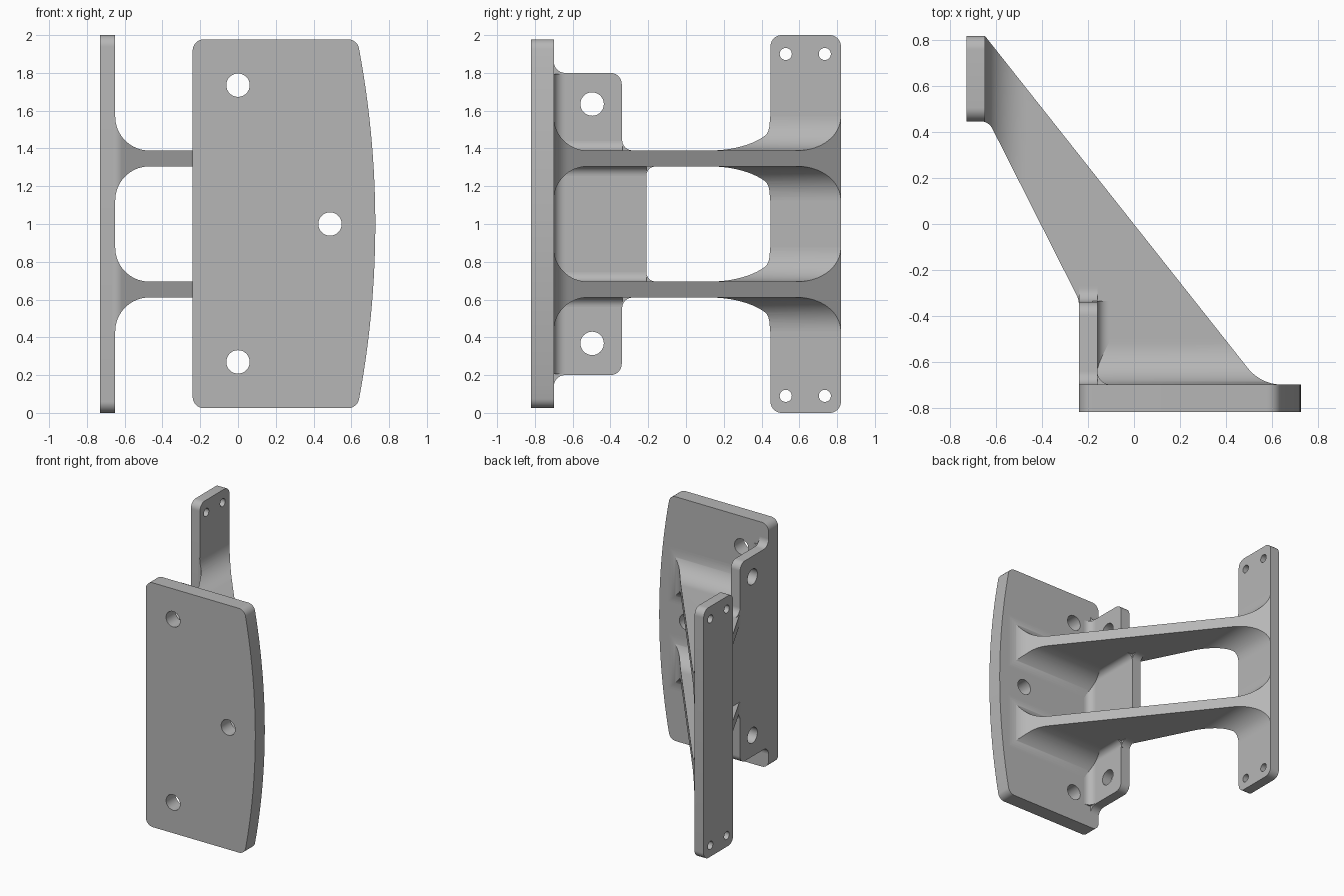
import bpy, bmesh
from math import cos, sin, pi, atan2, tan
from mathutils import Vector

if "Cube" in bpy.data.objects:
    bpy.data.objects.remove(bpy.data.objects["Cube"])

grey = bpy.data.materials.new("machined grey")
grey.use_nodes = True
grey.diffuse_color = (0.47, 0.47, 0.47, 1)
grey.node_tree.nodes["Principled BSDF"].inputs["Base Color"].default_value = grey.diffuse_color


def rounded(points, steps=10):
    """Outline from (u, v, radius) corners, convex or concave."""
    out = []
    n = len(points)
    for i, (u, v, r) in enumerate(points):
        p = Vector((u, v))
        if r == 0:
            out.append((u, v))
            continue
        a = (Vector(points[i - 1][:2]) - p).normalized()
        b = (Vector(points[(i + 1) % n][:2]) - p).normalized()
        half = a.angle(b) / 2
        centre = p + (a + b).normalized() * r / sin(half)
        start = p + a * r / tan(half) - centre
        end = p + b * r / tan(half) - centre
        a0 = atan2(start.y, start.x)
        turn = (atan2(end.y, end.x) - a0 + pi) % (2 * pi) - pi
        for k in range(steps + 1):
            t = a0 + turn * k / steps
            out.append((centre.x + r * cos(t), centre.y + r * sin(t)))
    return out


def prism(name, outline, axis, lo, hi):
    """Extrude a 2D outline along one axis."""
    place = {"x": lambda u, v, w: (w, u, v),
             "y": lambda u, v, w: (u, w, v),
             "z": lambda u, v, w: (u, v, w)}[axis]
    bm = bmesh.new()
    bottom = [bm.verts.new(place(u, v, lo)) for u, v in outline]
    top = [bm.verts.new(place(u, v, hi)) for u, v in outline]
    bm.faces.new(bottom)
    bm.faces.new(top)
    n = len(outline)
    for i in range(n):
        j = (i + 1) % n
        bm.faces.new((bottom[i], bottom[j], top[j], top[i]))
    bmesh.ops.recalc_face_normals(bm, faces=bm.faces)
    mesh = bpy.data.meshes.new(name)
    bm.to_mesh(mesh)
    bm.free()
    mesh.materials.append(grey)
    ob = bpy.data.objects.new(name, mesh)
    bpy.context.collection.objects.link(ob)
    return ob


def activate(ob):
    bpy.ops.object.select_all(action="DESELECT")
    bpy.context.view_layer.objects.active = ob
    ob.select_set(True)


def combine(ob, other, operation):
    """Apply a boolean and discard the helper."""
    mod = ob.modifiers.new("cut", "BOOLEAN")
    mod.operation = operation
    mod.solver = "EXACT"
    mod.object = other
    activate(ob)
    bpy.ops.object.modifier_apply(modifier=mod.name)
    bpy.data.objects.remove(other)


def drill(ob, axis, lo, hi, radius, centres):
    for u, v in centres:
        ring = [(u + radius * cos(k * pi / 16), v + radius * sin(k * pi / 16)) for k in range(32)]
        combine(ob, prism("drill", ring, axis, lo, hi), "DIFFERENCE")


def corner_fillet(name, axis, u, v, su, sv, r, lo, hi):
    """Concave fillet filling the corner (u, v) towards (su, sv)."""
    d = 0.02
    pts = [(u - su * d, v - sv * d, 0), (u + su * r, v - sv * d, 0), (u + su * r, v, 0),
           (u, v, r), (u, v + sv * r, 0), (u - su * d, v + sv * r, 0)]
    parts.append(prism(name, rounded(pts), axis, lo, hi))


parts = []
RIB, HALF, FLARE = 0.347, 0.042, 0.18

# Front plate with a bowed edge on its left
bow = lambda z: 0.727 - 0.1 * (z - 1) ** 2
edge = [0.15 + 1.7 * k / 24 for k in range(25)]
pts = [(-0.24, 0.025, 0.06), (bow(0.025), 0.025, 0.06)]
pts += [(bow(z), z, 0) for z in edge]
pts += [(bow(1.975), 1.978, 0.06), (-0.24, 1.978, 0.06)]
front_plate = prism("front_plate", rounded(pts), "y", -0.82, -0.70)
drill(front_plate, "y", -0.9, -0.6, 0.062, [(0, 1.735), (0, 0.27), (0.487, 1.0)])
parts.append(front_plate)

# Rear mounting plate
pts = [(0.447, 0, 0.06), (0.82, 0, 0.06), (0.82, 2, 0.06), (0.447, 2, 0.06)]
rear_plate = prism("rear_plate", rounded(pts), "x", -0.73, -0.65)
drill(rear_plate, "x", -0.8, -0.6, 0.032,
      [(y, z) for y in (0.528, 0.735) for z in (0.09, 1.9)])
parts.append(rear_plate)

# Side flange, stepped where the ribs cross it
top, under = 1 + RIB + HALF, 1 + RIB - HALF
upper = [(-0.72, 1.86, 0), (-0.70, 1.86, 0), (-0.70, 1.80, 0.06), (-0.34, 1.80, 0.06),
         (-0.34, top, 0.06), (-0.27, top, 0), (-0.27, 1 + RIB, 0), (-0.16, 1 + RIB, 0),
         (-0.16, under, 0), (-0.21, under, 0.05)]
pts = upper + [(y, 2 - z, r) for y, z, r in reversed(upper)]
side_flange = prism("side_flange", rounded(pts), "x", -0.24, -0.16)
drill(side_flange, "x", -0.3, -0.1, 0.062, [(-0.497, 1.635), (-0.497, 0.368)])
parts.append(side_flange)
corner_fillet("flange_fillet", "z", -0.16, -0.70, 1, 1, 0.06, 0.205, 1.795)

# Diagonal ribs, flared where they meet both plates
rib_outline = rounded([(-0.68, 0.82, 0), (-0.65, 0.82, 0), (0.553, -0.70, 0.19),
                       (0.645, -0.70, 0), (0.645, -0.72, 0), (-0.24, -0.72, 0),
                       (-0.24, -0.33, 0.1), (-0.633, 0.447, 0.055), (-0.68, 0.447, 0)])


def flare_outline(wall, end, mid):
    """Web section that widens in an arc towards a wall."""
    h = HALF + FLARE
    pts = [(wall - 0.06, mid + h, 0), (wall, mid + h, 0), (wall, mid + HALF, FLARE), (end, mid + HALF, 0),
           (end, mid - HALF, 0), (wall, mid - HALF, FLARE), (wall, mid - h, 0), (wall - 0.06, mid - h, 0)]
    return rounded(pts, 16)


for label, side in (("upper", 1), ("lower", -1)):
    mid = 1 + side * RIB
    arm = prism(label + "_rib_arm", rib_outline, "z", mid - 0.3, mid + 0.3)
    combine(arm, prism("shape", flare_outline(-0.65, 0.9, mid), "y", -0.5, 0.95), "INTERSECT")
    root = prism(label + "_rib_root", rib_outline, "z", mid - 0.3, mid + 0.3)
    combine(root, prism("shape", flare_outline(-0.70, -0.5, mid), "x", -0.5, 0.9), "INTERSECT")
    parts += [arm, root]
    # Small fillets between rib and flange
    corner_fillet(label + "_outer_fillet", "y", -0.16, mid + side * HALF, 1, side, 0.05, -0.71, -0.335)
    corner_fillet(label + "_inner_fillet", "y", -0.16, mid - side * HALF, 1, -side, 0.05, -0.71, -0.21)

for ob in parts:
    activate(ob)
    bpy.ops.object.shade_smooth_by_angle(angle=pi / 6)
